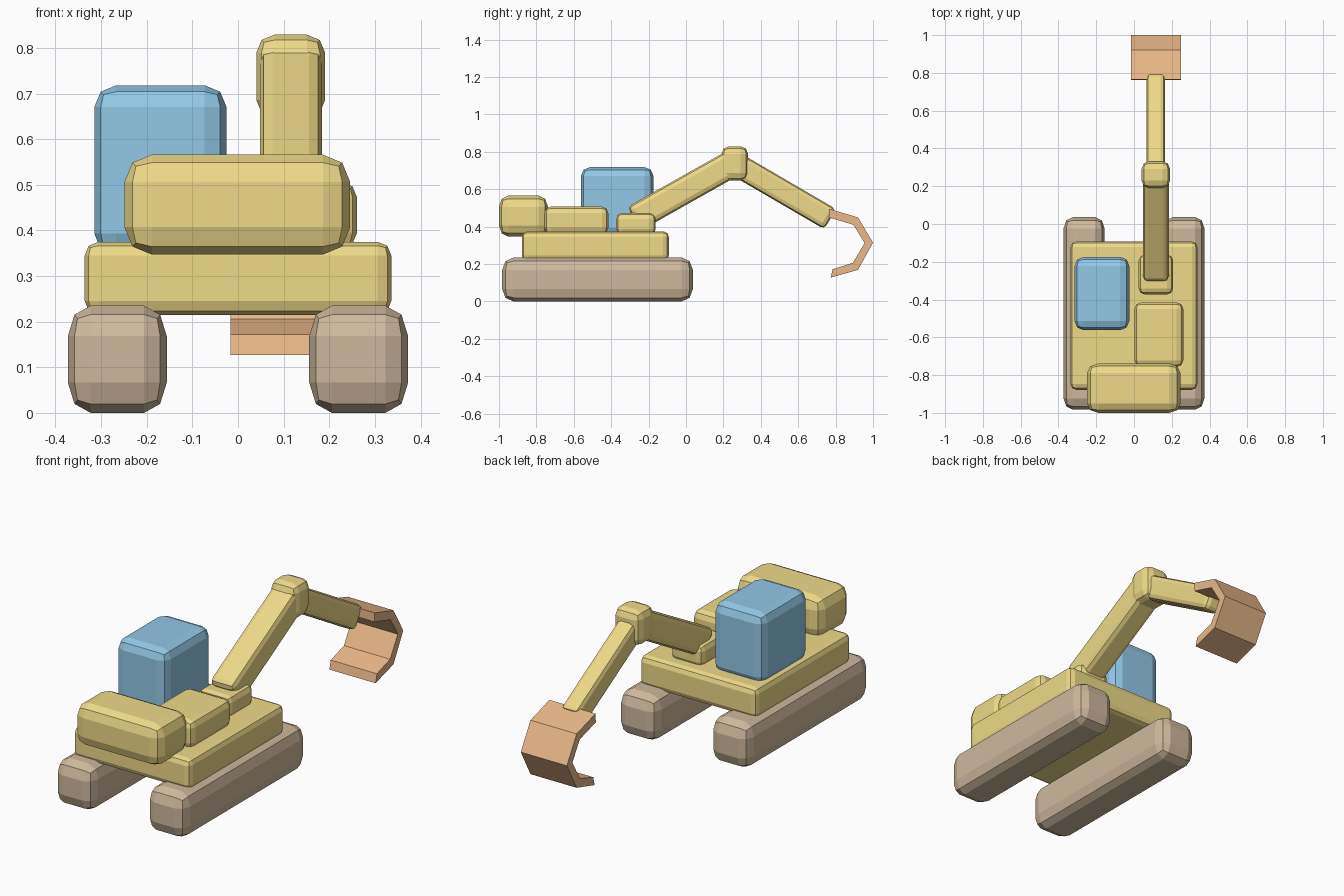
import bpy, bmesh
from math import atan2, hypot
from mathutils import Matrix, Vector

if "Cube" in bpy.data.objects:
    bpy.data.objects.remove(bpy.data.objects["Cube"])


def material(name, rgb):
    m = bpy.data.materials.new(name)
    m.diffuse_color = (*rgb, 1)
    m.use_nodes = True
    m.node_tree.nodes["Principled BSDF"].inputs["Base Color"].default_value = m.diffuse_color
    return m


YELLOW = material("yellow_paint", (0.86, 0.70, 0.25))
BLUE = material("blue_cab", (0.29, 0.58, 0.80))
BROWN = material("brown_track", (0.62, 0.49, 0.34))
ORANGE = material("orange_bucket", (0.82, 0.48, 0.25))


def finish(name, bm, mat):
    bmesh.ops.recalc_face_normals(bm, faces=bm.faces)
    me = bpy.data.meshes.new(name)
    bm.to_mesh(me)
    bm.free()
    me.materials.append(mat)
    ob = bpy.data.objects.new(name, me)
    bpy.context.collection.objects.link(ob)
    return ob


def rounded_box(name, size, bevel, mat, matrix):
    """Box with two-segment bevels; bevel radius may differ per axis."""
    bm = bmesh.new()
    bmesh.ops.create_cube(bm, size=1)
    bmesh.ops.scale(bm, vec=[s / b for s, b in zip(size, bevel)], verts=bm.verts)
    bmesh.ops.bevel(bm, geom=bm.edges[:], offset=1, segments=2, profile=0.5, affect='EDGES')
    bmesh.ops.scale(bm, vec=bevel, verts=bm.verts)
    bmesh.ops.transform(bm, matrix=matrix, verts=bm.verts)
    return finish(name, bm, mat)


def block(name, x, y, z, bevel, mat):
    lo, hi = Vector((x[0], y[0], z[0])), Vector((x[1], y[1], z[1]))
    return rounded_box(name, hi - lo, bevel, mat, Matrix.Translation((lo + hi) / 2))


def beam(name, a, b, width, thick, r, mat):
    """Rounded bar between two (y, z) points in the arm plane."""
    dy, dz = b[0] - a[0], b[1] - a[1]
    mid = Matrix.Translation((ARM_X, (a[0] + b[0]) / 2, (a[1] + b[1]) / 2))
    return rounded_box(name, (width, hypot(dy, dz), thick), (r, r, r), mat,
                       mid @ Matrix.Rotation(atan2(dz, dy), 4, 'X'))


ARM_X = 0.116

# Tracks
for side, x in (("left", (-0.373, -0.156)), ("right", (0.156, 0.373))):
    block(side + "_track", x, (-0.983, 0.037), (0, 0.235), (0.05, 0.06, 0.067), BROWN)

# Upper structure
block("body_deck", (-0.336, 0.336), (-0.878, -0.092), (0.215, 0.375), (0.03,) * 3, YELLOW)
block("counterweight", (-0.249, 0.246), (-1.0, -0.738), (0.347, 0.566), (0.06, 0.05, 0.06), YELLOW)
block("engine_cover", (0.003, 0.261), (-0.757, -0.415), (0.36, 0.507), (0.035,) * 3, YELLOW)
block("cab", (-0.315, -0.025), (-0.562, -0.174), (0.345, 0.718), (0.048,) * 3, BLUE)

# Arm
block("boom_base", (0.025, 0.207), (-0.373, -0.162), (0.355, 0.474), (0.032,) * 3, YELLOW)
beam("boom", (-0.278, 0.442), (0.26, 0.745), 0.136, 0.145, 0.028, YELLOW)
block("elbow_joint", (0.04, 0.191), (0.19, 0.332), (0.646, 0.829), (0.04,) * 3, YELLOW)
beam("stick", (0.26, 0.738), (0.771, 0.440), 0.097, 0.125, 0.025, YELLOW)

# Bucket: open curved plate, extruded sideways
outline = [(0.765, 0.495), (0.92, 0.449), (1.0, 0.314), (0.92, 0.169), (0.773, 0.127),
           (0.784, 0.172), (0.892, 0.206), (0.955, 0.312), (0.895, 0.410), (0.763, 0.449)]
bm = bmesh.new()
face = bm.faces.new([bm.verts.new((ARM_X - 0.1325, y, z)) for y, z in outline])
ext = bmesh.ops.extrude_face_region(bm, geom=[face])
bmesh.ops.translate(bm, vec=(0.265, 0, 0),
                    verts=[v for v in ext["geom"] if isinstance(v, bmesh.types.BMVert)])
finish("bucket", bm, ORANGE)
